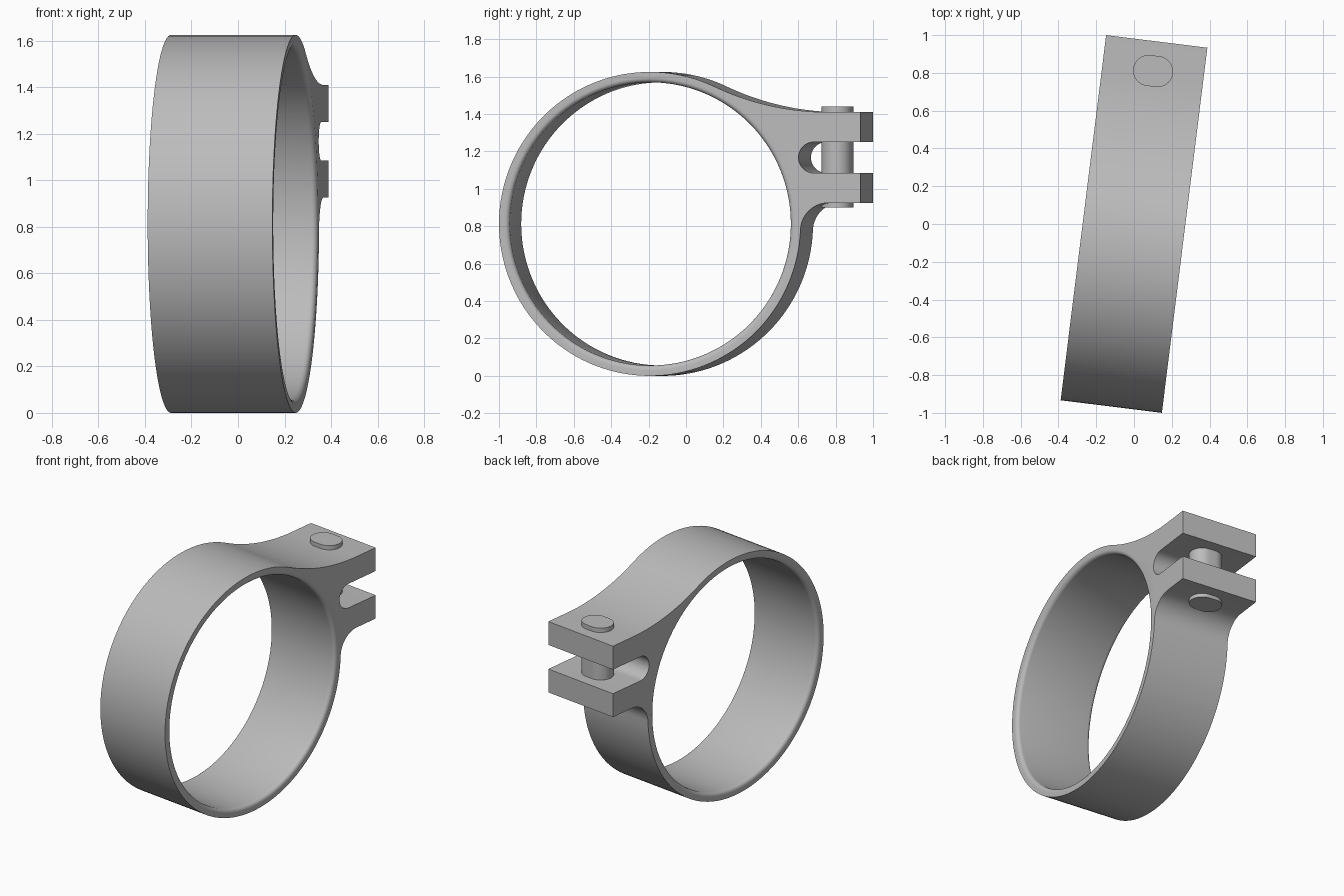
import bpy, bmesh
from math import sin, cos, pi, sqrt, atan2, radians

# Remove the default cube
if "Cube" in bpy.data.objects:
    bpy.data.objects.remove(bpy.data.objects["Cube"], do_unlink=True)

TILT = radians(-7.1)                 # whole clamp is turned about z
R, R_IN, HALF_W = 0.8125, 0.757, 0.27
RING_Y, RING_Z = -0.1615, R
END_Y = 0.974                        # tips of the lugs
EDGE = 0.025                         # rounding of the inner rims

grey = bpy.data.materials.new("plain grey")
grey.use_nodes = True
colour = (0.5, 0.5, 0.5, 1)
grey.diffuse_color = colour
grey.node_tree.nodes["Principled BSDF"].inputs["Base Color"].default_value = colour


def arc(cy, cz, r, a0, a1, n):
    """Points of an arc from angle a0 to a1 (radians), both ends included."""
    return [(cy + r * cos(a0 + (a1 - a0) * i / n),
             cz + r * sin(a0 + (a1 - a0) * i / n)) for i in range(n + 1)]


def make_loft(name, loops):
    """Join equal-sized vertex loops into a capped solid."""
    bm = bmesh.new()
    rings = [[bm.verts.new(p) for p in loop] for loop in loops]
    for a, b in zip(rings, rings[1:]):
        for i in range(len(a)):
            j = (i + 1) % len(a)
            bm.faces.new((a[i], a[j], b[j], b[i]))
    bm.faces.new(rings[0])
    bm.faces.new(rings[-1])
    bmesh.ops.recalc_face_normals(bm, faces=bm.faces)
    mesh = bpy.data.meshes.new(name)
    bm.to_mesh(mesh)
    bm.free()
    mesh.materials.append(grey)
    obj = bpy.data.objects.new(name, mesh)
    bpy.context.collection.objects.link(obj)
    obj.rotation_euler.z = TILT
    return obj


def select(obj):
    bpy.ops.object.select_all(action='DESELECT')
    obj.select_set(True)
    bpy.context.view_layer.objects.active = obj


def blend(r, cz):
    """Centre of an arc touching the ring, and its angle seen from the ring."""
    dz = cz - RING_Z
    dy = sqrt((R + r) ** 2 - dz ** 2)
    return RING_Y + dy, atan2(dz, dy)


# Side outline: lugs with round-ended slot, blended into the ring
LUG_TOP, LUG_BOTTOM = 1.41, 0.925
SLOT_Z, SLOT_R = 1.1675, 0.0825
r_top, r_low = 1.44, 0.15
top_y, top_a = blend(r_top, LUG_TOP + r_top)
low_y, low_a = blend(r_low, LUG_BOTTOM - r_low)
outline = [(END_Y, LUG_BOTTOM), (END_Y, SLOT_Z - SLOT_R)]
outline += arc(0.722, SLOT_Z, SLOT_R, 1.5 * pi, 0.5 * pi, 20)
outline += [(END_Y, SLOT_Z + SLOT_R), (END_Y, LUG_TOP)]
outline += arc(top_y, LUG_TOP + r_top, r_top, 1.5 * pi, pi + top_a, 24)
outline += arc(RING_Y, RING_Z, R, top_a, 2 * pi + low_a, 110)[1:]
outline += arc(low_y, LUG_BOTTOM - r_low, r_low, pi + low_a, pi / 2, 16)[1:]
band = make_loft("clamp_band", [[(x, y, z) for y, z in outline]
                                for x in (-HALF_W, HALF_W)])

# Bore cutter, flared at both ends to round the inner rims
half = [(HALF_W + 0.05, R_IN + EDGE)]
half += arc(HALF_W - EDGE, R_IN + EDGE, EDGE, 0, -pi / 2, 6)
profile = [(-x, r) for x, r in half] + half[::-1]
bore = make_loft("bore_cutter", [
    [(x, y, z) for y, z in arc(RING_Y, RING_Z, r, 0, 2 * pi, 128)[:-1]]
    for x, r in profile])
bore.hide_render = True

cut = band.modifiers.new("bore", 'BOOLEAN')
cut.operation, cut.solver, cut.object = 'DIFFERENCE', 'EXACT', bore
select(band)
bpy.ops.object.modifier_apply(modifier=cut.name)
bpy.data.objects.remove(bore, do_unlink=True)

# Stadium-shaped pin through both lugs
PIN_Y, PIN_R, PIN_HALF = 0.816, 0.082, 0.024
stadium = arc(PIN_HALF, PIN_Y, PIN_R, -pi / 2, pi / 2, 20)
stadium += arc(-PIN_HALF, PIN_Y, PIN_R, pi / 2, 1.5 * pi, 20)
pin = make_loft("clamp_pin", [[(x, y, z) for x, y in stadium]
                              for z in (0.9, 1.44)])

for obj in (band, pin):
    select(obj)
    bpy.ops.object.shade_smooth_by_angle(angle=radians(30))
